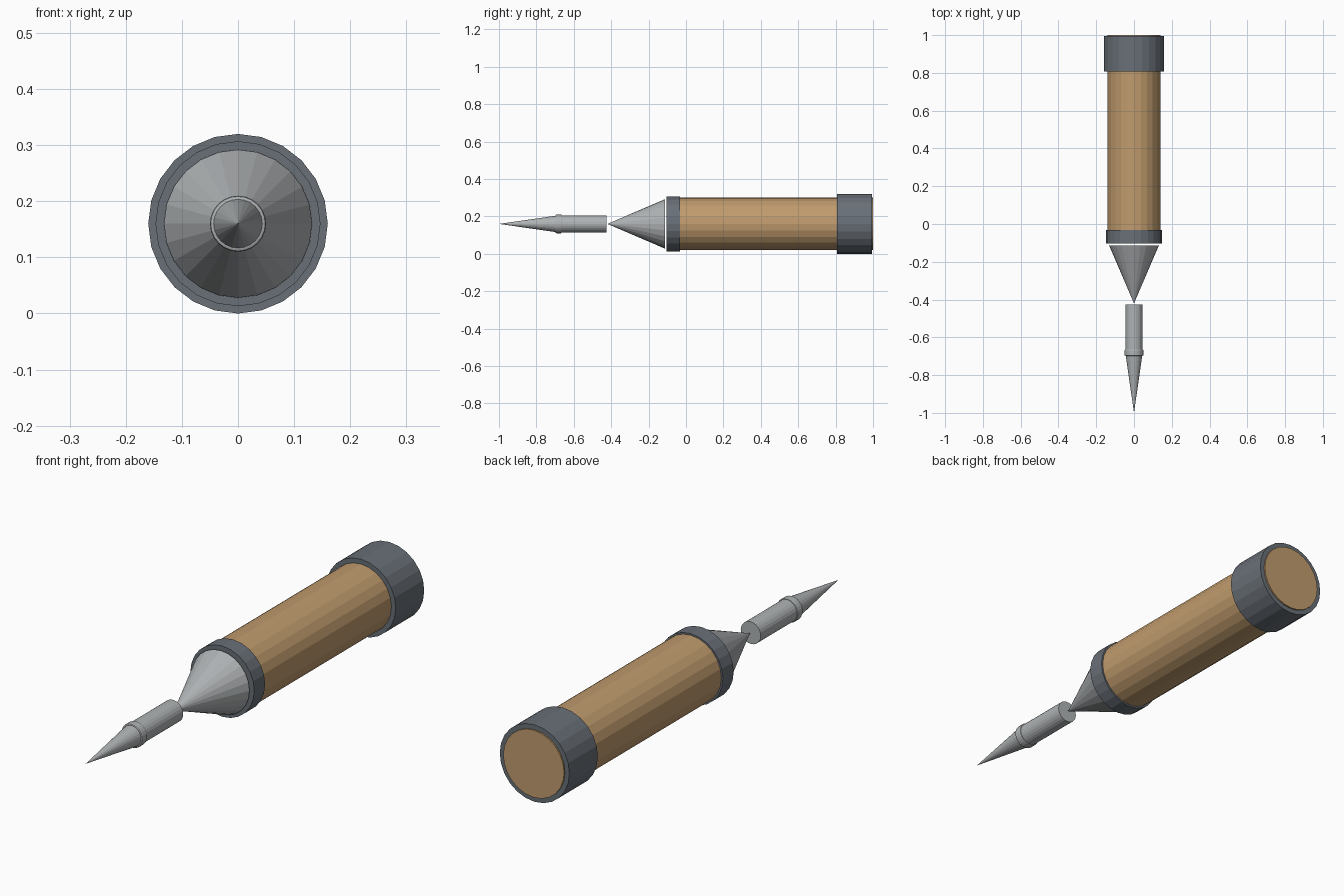
import bpy
import bmesh
import math
from mathutils import Matrix

SIDES = 24
AXIS_Z = 0.16

cube = bpy.data.objects.get("Cube")
if cube:
    bpy.data.objects.remove(cube, do_unlink=True)


def material(name, rgb):
    mat = bpy.data.materials.new(name)
    color = (*rgb, 1.0)
    mat.diffuse_color = color
    mat.use_nodes = True
    node = next(n for n in mat.node_tree.nodes if n.type == 'BSDF_PRINCIPLED')
    node.inputs["Base Color"].default_value = color
    return mat


wood = material("warm_wood", (0.53, 0.33, 0.155))
steel = material("light_steel", (0.43, 0.45, 0.46))
iron = material("dark_iron", (0.14, 0.16, 0.185))


def turned(name, mat, front, back, r_front, r_back, bevel=0.0):
    """Closed faceted cylinder or cone lying along y."""
    bm = bmesh.new()
    bmesh.ops.create_cone(bm, cap_ends=True, segments=SIDES,
                          radius1=r_front, radius2=r_back, depth=back - front)
    # Turn the local z axis towards +y
    bm.transform(Matrix.Rotation(-math.pi / 2, 4, 'X'))
    bmesh.ops.recalc_face_normals(bm, faces=bm.faces)
    mesh = bpy.data.meshes.new(name)
    bm.to_mesh(mesh)
    bm.free()
    mesh.materials.append(mat)
    obj = bpy.data.objects.new(name, mesh)
    obj.location = (0, (front + back) / 2, AXIS_Z)
    bpy.context.collection.objects.link(obj)
    if bevel:
        mod = obj.modifiers.new("rounded_rims", 'BEVEL')
        mod.width = bevel
        mod.segments = 2
        mod.limit_method = 'ANGLE'
        mod.angle_limit = math.radians(40)
    return obj


# Grip and its two end fittings
turned("handle", wood, -0.09, 1.0, 0.14, 0.14)
turned("end_cap", iron, 0.807, 0.994, 0.16, 0.16)
turned("front_ring", iron, -0.103, -0.032, 0.147, 0.147)

# Tapered nose, separated from the ring by a narrow gap
turned("nose_cone", steel, -0.42, -0.113, 0.0, 0.132)

# Shaft, collar and pointed tip
turned("shaft", steel, -0.68, -0.425, 0.046, 0.046)
turned("collar", steel, -0.698, -0.664, 0.05, 0.05, bevel=0.005)
turned("point", steel, -1.0, -0.68, 0.0, 0.046)
